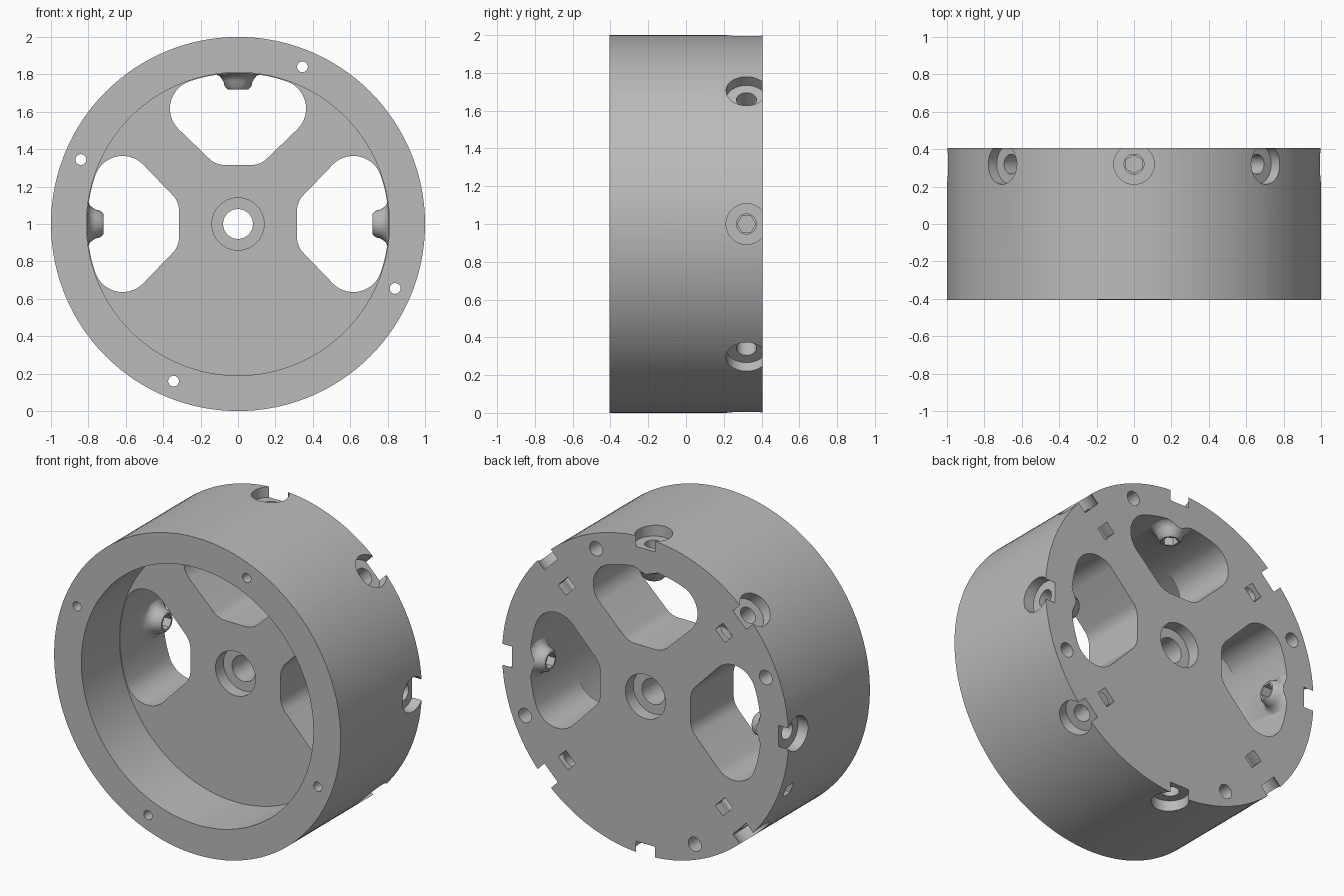
import bpy, bmesh
from math import radians, degrees, atan2, cos, sin
from mathutils import Matrix

cube = bpy.data.objects.get("Cube")
if cube:
    bpy.data.objects.remove(cube)

HALF = 0.405          # half width of the wheel
WEB_FRONT = -0.025    # front face of the spoked web
BORE = 0.81           # radius of the front recess
SCREW_Y = 0.32        # line of the radial screws
T = Matrix.Translation


def add_object(name, bm):
    bmesh.ops.recalc_face_normals(bm, faces=bm.faces)
    mesh = bpy.data.meshes.new(name)
    bm.to_mesh(mesh)
    bm.free()
    obj = bpy.data.objects.new(name, mesh)
    bpy.context.collection.objects.link(obj)
    return obj


def turn(angle):
    return Matrix.Rotation(radians(angle), 4, 'Y')


def axial(name, radius, y0, y1, angle=0, dist=0, sides=32):
    """Cylinder along y between y0 and y1."""
    bm = bmesh.new()
    m = turn(angle) @ T((0, (y0 + y1) / 2, dist)) @ Matrix.Rotation(radians(90), 4, 'X')
    bmesh.ops.create_cone(bm, cap_ends=True, segments=sides, radius1=radius,
                          radius2=radius, depth=y1 - y0, matrix=m)
    return add_object(name, bm)


def radial(name, radius, r0, r1, angle, sides=32):
    """Cylinder pointing outward at the screw line, from r0 to r1."""
    bm = bmesh.new()
    m = turn(angle) @ T((0, SCREW_Y, (r0 + r1) / 2))
    bmesh.ops.create_cone(bm, cap_ends=True, segments=sides, radius1=radius,
                          radius2=radius, depth=r1 - r0, matrix=m)
    return add_object(name, bm)


def box(name, size, pos, angle=0):
    bm = bmesh.new()
    m = turn(angle) @ T(pos) @ Matrix.Diagonal((*size, 1))
    bmesh.ops.create_cube(bm, size=1, matrix=m)
    return add_object(name, bm)


def arc(cx, cz, r, a0, a1, n):
    steps = [radians(a0 + (a1 - a0) * i / n) for i in range(n + 1)]
    return [(cx + r * cos(a), cz + r * sin(a)) for a in steps]


def window(angle):
    """Rounded opening between two spokes."""
    cx, cz, corner = 0.21, 0.617, 0.154
    lean = degrees(atan2(cz, cx))
    half = arc(0.07, 0.435, 0.12, -90, -45, 6)
    half += arc(cx, cz, corner, -45, lean, 14)
    half += arc(0, 0, 0.806, lean, 90, 8)[1:]
    outline = half + [(-x, z) for x, z in reversed(half[:-1])]
    bm = bmesh.new()
    face = bm.faces.new([bm.verts.new((x, WEB_FRONT - 0.1, z)) for x, z in outline])
    ext = bmesh.ops.extrude_face_region(bm, geom=[face])
    moved = [v for v in ext["geom"] if isinstance(v, bmesh.types.BMVert)]
    bmesh.ops.translate(bm, verts=moved, vec=(0, 0.7, 0))
    bm.transform(turn(angle))
    return add_object("window_cutter", bm)


def boss(angle):
    """Flared screw boss, turned from a profile."""
    profile = [(0, 0.72), (0.055, 0.72), (0.07, 0.735), (0.079, 0.765),
               (0.097, 0.79), (0.145, 0.812), (0.145, 0.88), (0, 0.88)]
    bm = bmesh.new()
    verts = [bm.verts.new((r, 0, z)) for r, z in profile]
    edges = [bm.edges.new(pair) for pair in zip(verts, verts[1:])]
    bmesh.ops.spin(bm, geom=verts + edges, cent=(0, 0, 0), axis=(0, 0, 1),
                   angle=radians(360), steps=32)
    bmesh.ops.remove_doubles(bm, verts=bm.verts, dist=0.0005)
    bm.transform(turn(angle) @ T((0, SCREW_Y, 0)))
    return add_object("boss_blank", bm)


# Rim and web blank
wheel = axial("wheel", 1.0, -HALF, HALF + 0.08, sides=128)
steps = []


def cut(obj):
    steps.append((obj, 'DIFFERENCE'))


# Front recess and spoke windows
cut(axial("recess_cutter", BORE, -HALF - 0.1, WEB_FRONT, sides=128))
quarters = [0, 90, 180, 270]
for a in quarters:
    cut(window(a))
for a in quarters:
    steps.append((boss(a), 'UNION'))
cut(box("back_trim", (3, 0.4, 3), (0, HALF + 0.2, 0)))

# Hub hole with a counterbore on both sides
cut(axial("hub_hole", 0.08, -0.3, 0.6))
cut(axial("hub_front_seat", 0.14, WEB_FRONT - 0.1, 0.055))
cut(axial("hub_back_seat", 0.14, 0.325, 0.6))

for a in quarters:
    # Holes along the rim, wider at the back
    cut(axial("rim_hole", 0.029, -0.6, 0.6, a + 22.3, 0.908, 20))
    cut(axial("rim_hole_seat", 0.045, 0.3, 0.6, a + 22.3, 0.908, 24))
    # Screws through the bosses
    cut(radial("boss_seat", 0.108, 0.93, 1.1, a))
    cut(radial("boss_hole", 0.053, 0.84, 1.05, a))
    cut(radial("boss_hex_hole", 0.048, 0.65, 0.9, a, 6))
    # Screws into the spokes, with nut slots from the back
    cut(radial("spoke_seat", 0.108, 0.93, 1.1, a + 45))
    cut(radial("spoke_hole", 0.053, 0.69, 1.05, a + 45))
    cut(box("nut_slot", (0.095, 0.4, 0.075), (0, 0.46, 0.776), a + 45))

# Small square pocket on the side of the rim
cut(box("side_pocket", (0.08, 0.07, 0.2), (0, 0.3, 1.0), 247.5))

# Carve everything, then drop the helpers
for obj, operation in steps:
    obj.hide_render = True
    mod = wheel.modifiers.new(obj.name, 'BOOLEAN')
    mod.operation = operation
    mod.solver = 'EXACT'
    mod.object = obj
bpy.context.view_layer.update()
graph = bpy.context.evaluated_depsgraph_get()
carved = bpy.data.meshes.new_from_object(wheel.evaluated_get(graph))
wheel.modifiers.clear()
wheel.data = carved
for obj, operation in steps:
    bpy.data.objects.remove(obj)
carved.transform(T((0, 0, 1)))

# Grey finish
grey = bpy.data.materials.new("plain_grey")
grey.use_nodes = True
colour = (0.5, 0.5, 0.5, 1)
grey.diffuse_color = colour
grey.node_tree.nodes["Principled BSDF"].inputs["Base Color"].default_value = colour
carved.materials.clear()
carved.materials.append(grey)

bpy.ops.object.select_all(action='DESELECT')
wheel.select_set(True)
bpy.context.view_layer.objects.active = wheel
bpy.ops.object.shade_smooth_by_angle(angle=radians(30))
